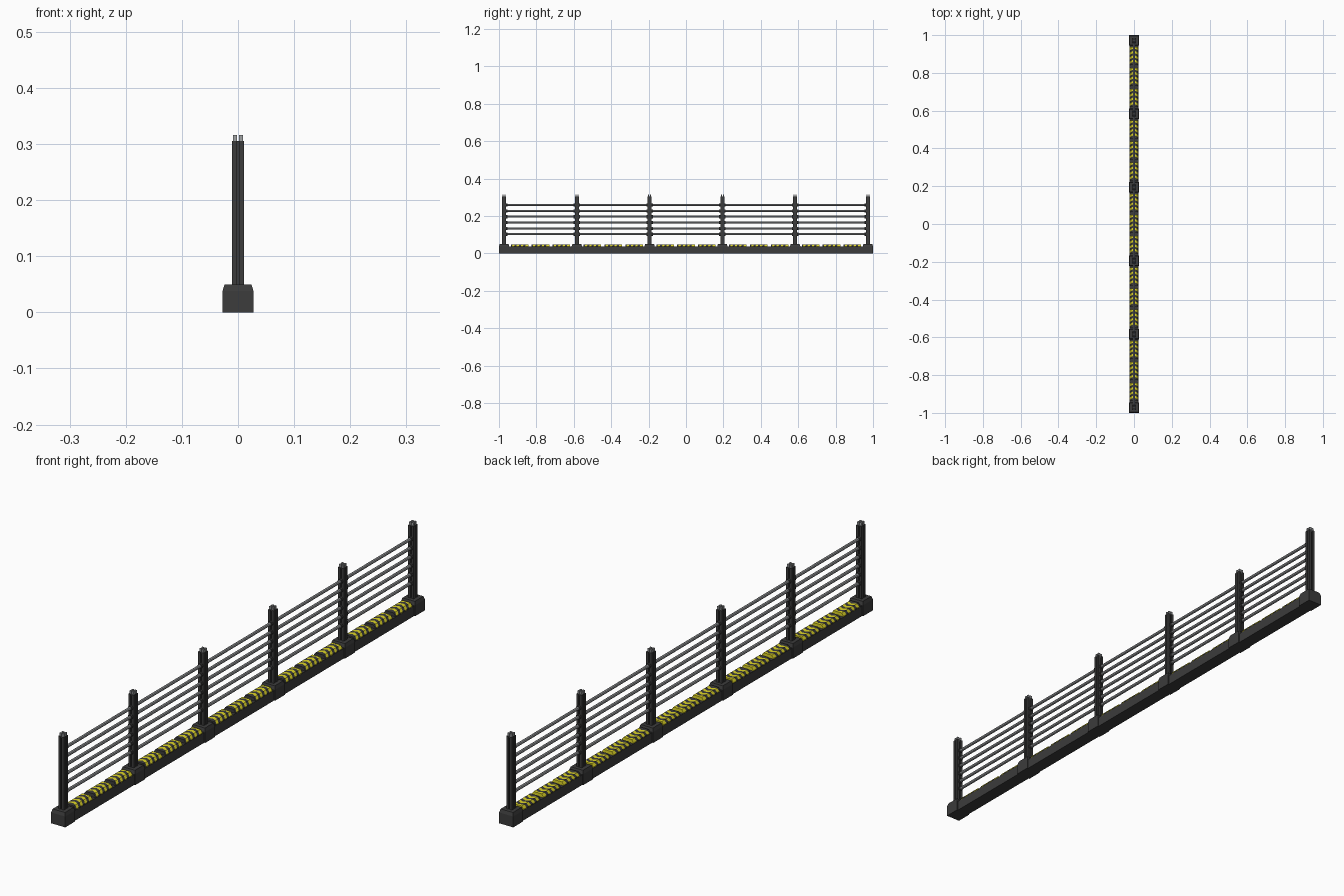
import bpy, bmesh, math

if "Cube" in bpy.data.objects:
    bpy.data.objects.remove(bpy.data.objects["Cube"])

def mat(name, c):
    m = bpy.data.materials.new(name)
    m.diffuse_color = (*c, 1)
    m.use_nodes = True
    m.node_tree.nodes["Principled BSDF"].inputs["Base Color"].default_value = m.diffuse_color
    return m

DARK = mat("dark", (0.045, 0.045, 0.045))
YELLOW = mat("yellow", (0.75, 0.68, 0.02))
STEEL = mat("steel", (0.35, 0.36, 0.37))

def finish(name, bm, m):
    bmesh.ops.recalc_face_normals(bm, faces=bm.faces)
    me = bpy.data.meshes.new(name)
    bm.to_mesh(me)
    bm.free()
    me.materials.append(m)
    ob = bpy.data.objects.new(name, me)
    bpy.context.collection.objects.link(ob)
    return ob

def loft(bm, rings):
    vs = [[bm.verts.new(p) for p in r] for r in rings]
    n = len(vs[0])
    for a, b in zip(vs, vs[1:]):
        for i in range(n):
            bm.faces.new((a[i], a[(i + 1) % n], b[(i + 1) % n], b[i]))
    bm.faces.new(vs[0])
    bm.faces.new(vs[-1])

def rect(hx, hy, z, x=0, y=0):
    return [(x + sx * hx, y + sy * hy, z) for sx, sy in ((-1, -1), (1, -1), (1, 1), (-1, 1))]

def rod(bm, y0, y1, z, r, n):
    loft(bm, [[(r * math.cos(2 * math.pi * i / n), y, z + r * math.sin(2 * math.pi * i / n))
               for i in range(n)] for y in (y0, y1)])

POSTS = [-0.9725 + 0.389 * i for i in range(6)]
WIRES = [0.103 + 0.0312 * i for i in range(6)]
HALF = 0.0275

# Feet with chamfered tops, under each post
bm = bmesh.new()
for y in POSTS:
    loft(bm, [rect(HALF, HALF, 0, 0, y), rect(HALF, HALF, 0.038, 0, y), rect(0.024, 0.024, 0.05, 0, y)])
finish("post_feet", bm, DARK)

# Posts with a groove down the middle of every side
bm = bmesh.new()
a, g, d = 0.011, 0.0022, 0.007
quarter = [(a, -a), (a, -g), (d, -g), (d, g), (a, g)]
section = []
for k in range(4):
    c, s = round(math.cos(k * math.pi / 2)), round(math.sin(k * math.pi / 2))
    section += [(c * x - s * y, s * x + c * y) for x, y in quarter]
for y in POSTS:
    loft(bm, [[(px, y + py, z) for px, py in section] for z in (0.045, 0.305)])
finish("posts", bm, DARK)

# Steel prongs on the post tops
bm = bmesh.new()
for y in POSTS:
    for sx in (-1, 1):
        for sy in (-1, 1):
            loft(bm, [rect(0.0036, 0.003, z, sx * 0.005, y + sy * 0.0055) for z in (0.3, 0.316)])
finish("post_prongs", bm, STEEL)

# Wires and insulators between neighbouring posts
wires, knobs = bmesh.new(), bmesh.new()
for y0, y1 in zip(POSTS, POSTS[1:]):
    for z in WIRES:
        rod(wires, y0 + 0.008, y1 - 0.008, z, 0.0055, 8)
        rod(knobs, y0 + 0.006, y0 + 0.018, z, 0.0085, 8)
        rod(knobs, y1 - 0.018, y1 - 0.006, z, 0.0085, 8)
for name, b, m in (("wires", wires, STEEL), ("insulators", knobs, DARK)):
    ob = finish(name, b, m)
    bpy.context.view_layer.objects.active = ob
    ob.select_set(True)
    bpy.ops.object.shade_smooth_by_angle()
    ob.select_set(False)

# Long base rails between feet
bm = bmesh.new()
for y0, y1 in zip(POSTS, POSTS[1:]):
    loft(bm, [rect(0.024, (y1 - y0) / 2 - HALF, z, 0, (y0 + y1) / 2) for z in (0, 0.036)])
finish("base_rails", bm, DARK)

# Raised warning pads cut into chevron slices, alternately dark and yellow
pad = [(-0.023, 0.034), (-0.023, 0.038), (-0.016, 0.048), (0, 0.048),
       (0.016, 0.048), (0.023, 0.038), (0.023, 0.034), (0, 0.034)]
yel, drk = bmesh.new(), bmesh.new()
SLICES, LEN = 8, 0.094
for y0, y1 in zip(POSTS, POSTS[1:]):
    span = (y1 - y0 - 2 * HALF) / 3
    for p in range(3):
        start = y0 + HALF + span * (p + 0.5) - LEN / 2
        for i in range(SLICES):
            rings = []
            for e in (i, i + 1):
                slant = 0 if e in (0, SLICES) else 0.012
                rings.append([(x, start + LEN * e / SLICES + slant * (0.5 - abs(x) / 0.023), z) for x, z in pad])
            loft(yel if i % 2 else drk, rings)
finish("warning_stripes_yellow", yel, YELLOW)
finish("warning_stripes_dark", drk, DARK)
